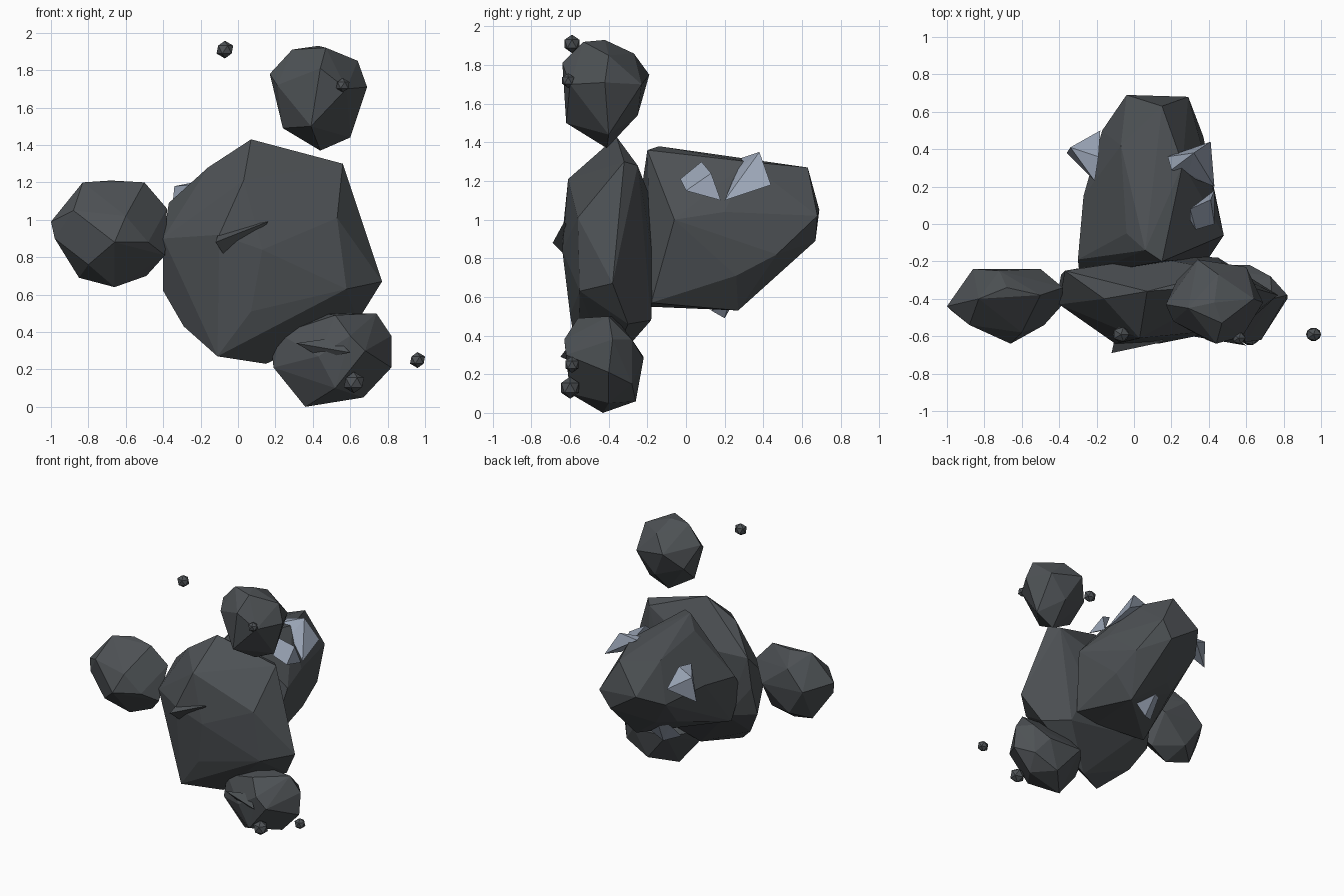
import bpy
import bmesh

# Remove the default cube only
default_cube = bpy.data.objects.get("Cube")
if default_cube:
    bpy.data.objects.remove(default_cube, do_unlink=True)


def make_material(name, colour):
    material = bpy.data.materials.new(name)
    material.use_nodes = True
    material.diffuse_color = colour
    shader = material.node_tree.nodes.get("Principled BSDF")
    shader.inputs["Base Color"].default_value = colour
    shader.inputs["Roughness"].default_value = 0.9
    return material


dark_stone = make_material("dark stone", (.075, .083, .09, 1))
pale_crystal = make_material("pale crystal", (.32, .37, .46, 1))


def add_object(name, bm, material):
    """Turn a bmesh into a flat shaded object with one material."""
    bmesh.ops.recalc_face_normals(bm, faces=bm.faces)
    mesh = bpy.data.meshes.new(name)
    bm.to_mesh(mesh)
    bm.free()
    mesh.materials.append(material)
    obj = bpy.data.objects.new(name, mesh)
    bpy.context.scene.collection.objects.link(obj)
    return obj


def chiselled(name, corners, material=dark_stone):
    """Faceted stone: the convex hull of a few corner points."""
    bm = bmesh.new()
    for corner in corners:
        bm.verts.new(corner)
    hull = bmesh.ops.convex_hull(bm, input=bm.verts)
    loose = {item for item in hull["geom_interior"] + hull["geom_unused"]
             if isinstance(item, bmesh.types.BMVert) and item.is_valid}
    bmesh.ops.delete(bm, geom=list(loose), context="VERTS")
    # Merge nearly flat neighbours into larger facets
    bmesh.ops.dissolve_limit(bm, angle_limit=.06, verts=bm.verts, edges=bm.edges)
    return add_object(name, bm, material)


def pebble(name, centre, radius):
    """Small low-poly pebble, a little squashed."""
    bm = bmesh.new()
    bmesh.ops.create_icosphere(bm, subdivisions=1, radius=radius)
    bmesh.ops.scale(bm, vec=(1, .9, .95), verts=bm.verts)
    bmesh.ops.translate(bm, vec=centre, verts=bm.verts)
    return add_object(name, bm, dark_stone)


# Broad upright slab: rim, front face, then back face
slab_rim = [
    (.07, -.36, 1.43), (.56, -.32, 1.3), (.77, -.38, .67), (.64, -.3, .46),
    (.15, -.4, .23), (-.11, -.56, .27), (-.29, -.4, .43), (-.4, -.33, .62),
    (-.4, -.43, .9), (-.37, -.25, 1.09), (-.16, -.4, 1.28),
]
slab_front = [
    (.03, -.61, 1.21), (.53, -.56, 1.01), (-.1, -.64, .92), (.13, -.64, .84),
    (.07, -.6, .51), (.58, -.55, .63),
]
slab_back = [
    (.5, -.25, 1.28), (.1, -.18, 1.1), (.3, -.17, .8), (.45, -.18, .48),
    (-.2, -.22, .6), (-.39, -.27, .85),
]
chiselled("upright_slab", slab_rim + slab_front + slab_back)

# Long boulder running backwards: top, sides, then underside
boulder_top = [
    (.06, -.14, 1.38), (.15, -.2, 1.36), (.26, .32, 1.3),
    (-.04, -.05, 1.3), (-.07, .42, 1.25), (.15, .63, 1.27),
]
boulder_sides = [
    (-.04, .69, 1.05), (.29, .68, 1.02), (.2, .67, .89), (.37, .47, .82),
    (.42, .2, 1.04), (.48, -.06, 1), (.39, .26, .71), (-.27, .15, 1),
    (-.3, -.19, .95), (-.29, -.28, .82), (-.17, .5, .95),
]
boulder_underside = [
    (.4, -.18, .57), (.25, .27, .53), (.2, -.2, .55), (-.26, -.2, .58),
    (-.12, .28, .72), (0, .38, .72),
]
chiselled("rear_boulder", boulder_top + boulder_sides + boulder_underside)

# Three round boulders beside, above and below the slab
chiselled("side_boulder", [
    (-1, -.44, .99), (-.98, -.46, .9), (-.85, -.38, .69), (-.66, -.42, .64),
    (-.49, -.38, .7), (-.39, -.44, .81), (-.38, -.34, 1.06), (-.5, -.38, 1.2),
    (-.68, -.34, 1.21), (-.83, -.4, 1.2), (-.88, -.54, 1.05),
    (-.6, -.58, 1.02), (-.66, -.64, .88), (-.86, -.24, .95), (-.5, -.24, .93),
    (-.72, -.27, .74), (-.72, -.25, 1.1), (-.48, -.54, .88), (-.8, -.54, .76),
])
chiselled("upper_boulder", [
    (.17, -.43, 1.78), (.29, -.45, 1.91), (.43, -.42, 1.93),
    (.47, -.53, 1.92), (.64, -.4, 1.85), (.69, -.42, 1.71), (.6, -.4, 1.44),
    (.44, -.41, 1.37), (.24, -.45, 1.49), (.44, -.64, 1.81), (.39, -.62, 1.5),
    (.58, -.6, 1.7), (.45, -.27, 1.86), (.34, -.19, 1.75), (.45, -.25, 1.54),
    (.6, -.23, 1.7), (.23, -.3, 1.62), (.21, -.52, 1.72),
])
chiselled("lower_boulder", [
    (.18, -.4, .3), (.19, -.45, .21), (.36, -.43, 0), (.67, -.4, .05),
    (.82, -.4, .21), (.82, -.38, .38), (.74, -.4, .5), (.52, -.56, .49),
    (.22, -.45, .39), (.45, -.37, .5), (.43, -.61, .27), (.68, -.62, .3),
    (.52, -.6, .1), (.33, -.22, .29), (.62, -.22, .28), (.52, -.26, .06),
    (.72, -.28, .15), (.73, -.28, .38), (.6, -.63, .38),
])

# Sharp ridges chipped out of the front faces
chiselled("slab_ridge", [
    (-.12, -.69, .88), (.16, -.63, .99), (.14, -.6, .95), (-.06, -.6, .79),
    (-.1, -.6, .94),
])
chiselled("lower_ridge", [
    (.31, -.6, .34), (.6, -.65, .29), (.52, -.59, .37), (.45, -.58, .26),
])

# Pale crystals set into the rear boulder
crystals = {
    "outer_crystal": [(-.34, .41, 1.18), (-.36, .38, .98), (-.18, .5, 1.08),
                      (-.21, .23, 1.19), (-.19, .36, 1.21)],
    "large_crystal": [(.18, .36, 1.32), (.32, .38, 1.35), (.41, .44, 1.18),
                      (.43, .2, 1.1), (.29, .27, 1.26), (.2, .29, 1.32)],
    "small_crystal": [(.3, .08, 1.3), (.41, .13, 1.24), (.43, 0, 1.15),
                      (.33, -.03, 1.21), (.43, .18, 1.1), (.3, .02, 1.25)],
    "under_crystal": [(.17, .22, .56), (-.05, .13, .53), (.06, .2, .49),
                      (-.03, .24, .65), (.03, .32, .7)],
}
for crystal_name, corners in crystals.items():
    chiselled(crystal_name, corners, pale_crystal)

# Loose pebbles floating near the front
pebble("high_pebble", (-.07, -.59, 1.91), .05)
pebble("upper_pebble", (.56, -.61, 1.72), .04)
pebble("outer_pebble", (.96, -.59, .25), .045)
pebble("lower_pebble", (.62, -.6, .13), .06)
